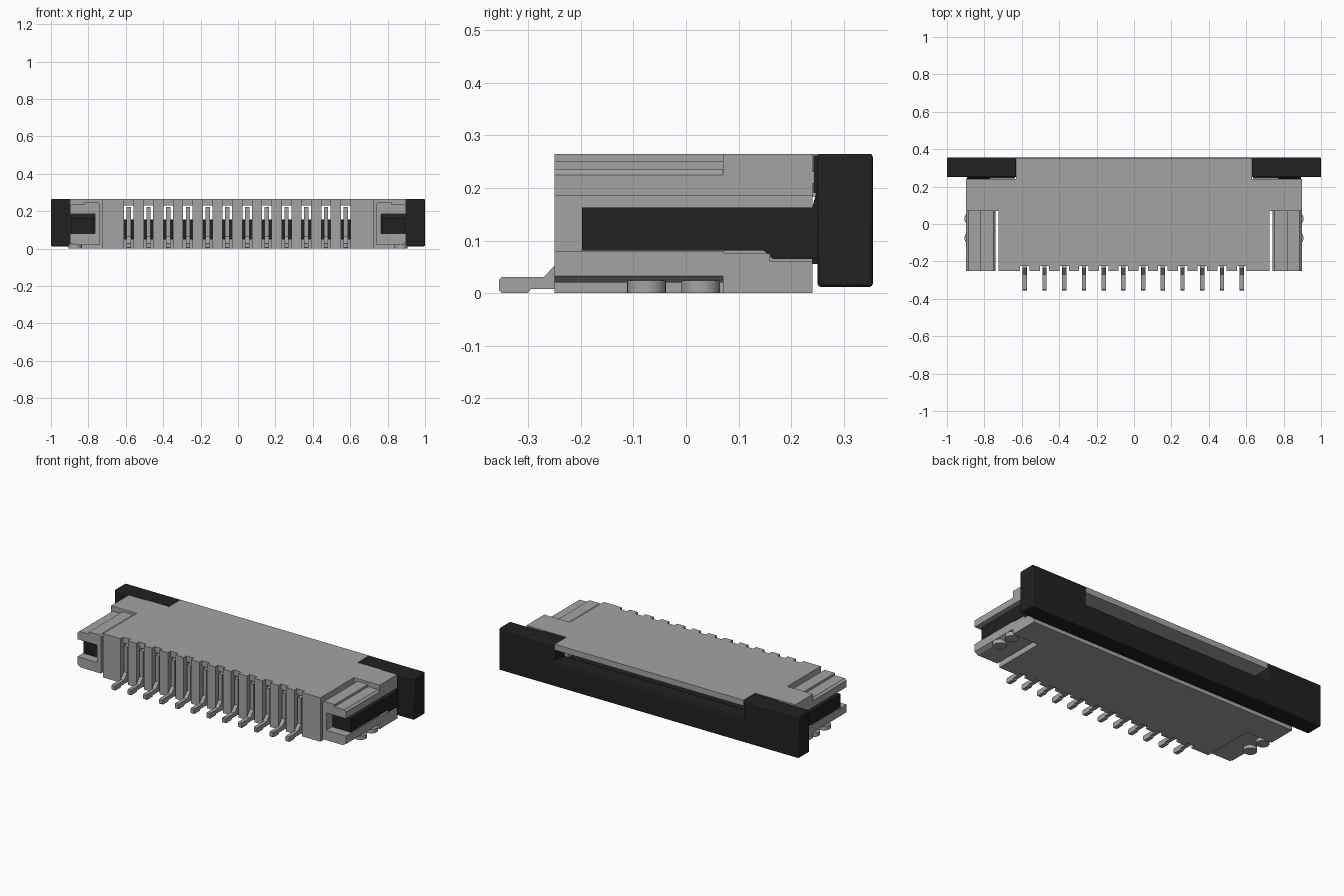
import bpy, bmesh, math
from mathutils import Vector

if "Cube" in bpy.data.objects:
    bpy.data.objects.remove(bpy.data.objects["Cube"])


def material(name, rgb, rough):
    m = bpy.data.materials.new(name)
    m.use_nodes = True
    m.diffuse_color = (*rgb, 1)
    b = m.node_tree.nodes["Principled BSDF"]
    b.inputs["Base Color"].default_value = (*rgb, 1)
    b.inputs["Roughness"].default_value = rough
    return m


GREY = material("housing grey", (0.37, 0.37, 0.36), 0.6)
METAL = material("contact grey", (0.36, 0.36, 0.36), 0.5)
BLACK = material("slider black", (0.015, 0.015, 0.015), 0.6)


def finish(name, bm, mat):
    bmesh.ops.recalc_face_normals(bm, faces=bm.faces)
    me = bpy.data.meshes.new(name)
    bm.to_mesh(me)
    bm.free()
    me.materials.append(mat)
    ob = bpy.data.objects.new(name, me)
    bpy.context.collection.objects.link(ob)
    return ob


def add_prism(bm, pts, axis, lo, hi):
    """Extrude a 2D outline along x, y or z."""
    place = {"x": lambda p: (lo, p[0], p[1]),
             "y": lambda p: (p[0], lo, p[1]),
             "z": lambda p: (p[0], p[1], lo)}[axis]
    shift = Vector([(hi - lo) if a == axis else 0 for a in "xyz"])
    face = bm.faces.new([bm.verts.new(place(p)) for p in pts])
    ext = bmesh.ops.extrude_face_region(bm, geom=[face])
    verts = [g for g in ext["geom"] if isinstance(g, bmesh.types.BMVert)]
    bmesh.ops.translate(bm, vec=shift, verts=verts)


def prism(name, pts, axis, lo, hi, mat):
    bm = bmesh.new()
    add_prism(bm, pts, axis, lo, hi)
    return finish(name, bm, mat)


def boxes(name, items, mat):
    bm = bmesh.new()
    for x0, x1, y0, y1, z0, z1 in items:
        add_prism(bm, [(x0, y0), (x1, y0), (x1, y1), (x0, y1)], "z", z0, z1)
    return finish(name, bm, mat)


def both(x0, x1, *rest):
    """The same box on the left and right."""
    return [(x0, x1, *rest), (-x1, -x0, *rest)]


def use(ob):
    bpy.ops.object.select_all(action="DESELECT")
    ob.select_set(True)
    bpy.context.view_layer.objects.active = ob


def cut(ob, items):
    tool = boxes("cutter", items, ob.data.materials[0])
    tool.hide_render = True
    m = ob.modifiers.new("cut", "BOOLEAN")
    m.operation, m.solver, m.object = "DIFFERENCE", "EXACT", tool
    use(ob)
    bpy.ops.object.modifier_apply(modifier=m.name)
    bpy.data.objects.remove(tool)


def bevel(ob, width, segments=2):
    m = ob.modifiers.new("bevel", "BEVEL")
    m.width, m.segments, m.limit_method = width, segments, "ANGLE"
    use(ob)
    bpy.ops.object.shade_smooth_by_angle(angle=math.radians(30))


def mirrored(half):
    return half + [(-x, z) for x, z in reversed(half)]


PITCH, COUNT = 0.1055, 12
CONTACT_X = [-0.004 + (i - (COUNT - 1) / 2) * PITCH for i in range(COUNT)]

# Housing: plan outline with the roof tongue at the back
plan = mirrored([(0.725, -0.25), (0.725, 0.07), (0.897, 0.07), (0.897, 0.24),
                 (0.63, 0.24), (0.63, 0.352)])
housing = prism("housing", plan, "z", 0, 0.265, GREY)
cut(housing, [(-0.8, 0.8, 0.24, 0.5, -0.1, 0.23)])                      # under the tongue
cut(housing, [(-0.62, 0.62, 0.14, 0.5, 0.05, 0.23)])                    # cable mouth
cut(housing, [(x - 0.025, x + 0.025, -0.3, 0.2, 0.05, 0.23) for x in CONTACT_X])
cut(housing, [(x - 0.025, x + 0.025, -0.3, -0.225, -0.1, 0.4) for x in CONTACT_X])
cut(housing, both(0.765, 1.1, 0.0, 0.5, 0.075, 0.185))                  # arm channels
cut(housing, both(0.765, 1.1, 0.16, 0.5, 0.06, 0.1))

# C-shaped hold-down clips with solder bumps
clip = [(0.74, 0.02), (0.875, 0.02), (0.897, 0.033), (0.897, 0.08), (0.765, 0.08),
        (0.765, 0.185), (0.897, 0.185), (0.897, 0.225), (0.885, 0.236), (0.82, 0.236),
        (0.82, 0.25), (0.75, 0.25), (0.74, 0.24)]
for side, s in (("left", 1), ("right", -1)):
    prism(side + "_clip", [(s * x, z) for x, z in clip], "y", -0.25, 0.072, GREY)
    bm = bmesh.new()
    for y in (-0.075, 0.028):
        ring = [(s * 0.87 + 0.037 * math.cos(a * math.tau / 24),
                 y + 0.037 * math.sin(a * math.tau / 24)) for a in range(24)]
        add_prism(bm, ring, "z", 0, 0.024)
    bumps = finish(side + "_solder_bumps", bm, GREY)
    use(bumps)
    bpy.ops.object.shade_smooth_by_angle(angle=math.radians(30))

# Contacts: foot, upright and upper spring arm
contact = [(-0.355, 0.005), (-0.35, 0), (-0.3, 0), (-0.295, 0.008), (-0.2, 0.008),
           (-0.19, 0.06), (-0.2, 0.08), (-0.2, 0.195), (0.15, 0.195), (0.23, 0.18),
           (0.27, 0.19), (0.27, 0.2), (0.2, 0.222), (-0.238, 0.222), (-0.238, 0.065),
           (-0.27, 0.031), (-0.35, 0.031), (-0.355, 0.026)]
bm = bmesh.new()
for x in CONTACT_X:
    add_prism(bm, contact, "x", x - 0.0115, x + 0.0115)
finish("contacts", bm, METAL)

# Slider bar with the cable notch
bar = mirrored([(1, 0.012), (1, 0.265), (0.632, 0.265), (0.632, 0.155)])
bevel(prism("slider_bar", bar, "y", 0.25, 0.355, BLACK), 0.006)
boxes("slider_tongue", [(-0.61, 0.61, 0.15, 0.26, 0.055, 0.15)], BLACK)
boxes("slider_stops", both(0.635, 0.78, 0.242, 0.26, 0.19, 0.262), BLACK)

# Slider arms running forward in the side channels
arm = [(-0.198, 0.081), (0.148, 0.081), (0.165, 0.065), (0.26, 0.065),
       (0.26, 0.2), (0.25, 0.2), (0.24, 0.163), (-0.198, 0.163)]
for side, s in (("left", 1), ("right", -1)):
    lo, hi = sorted((s * 0.77, s * 0.892))
    prism(side + "_slider_arm", arm, "x", lo, hi, BLACK)
